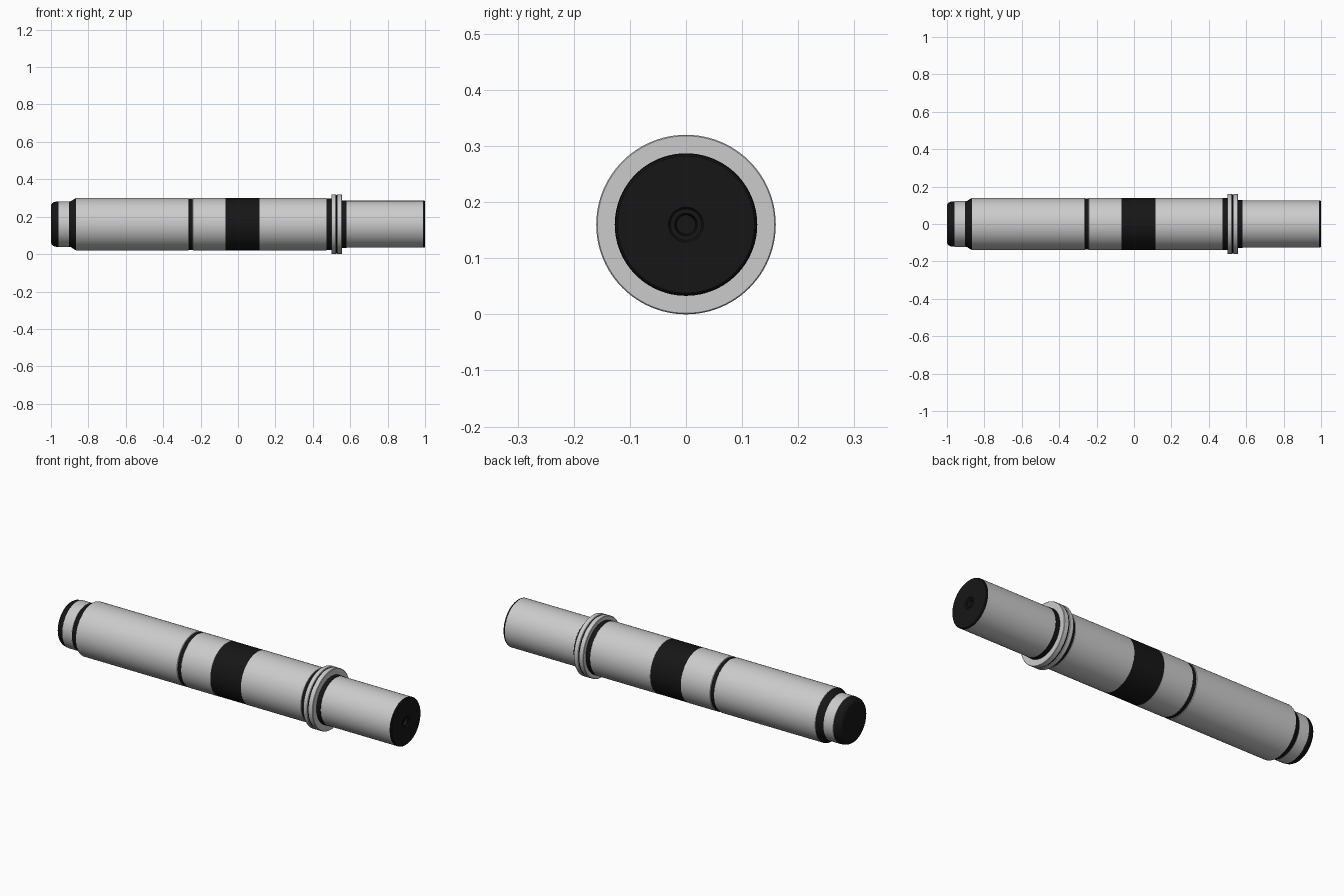
import bpy, bmesh, math
from mathutils import Matrix

if "Cube" in bpy.data.objects:
    bpy.data.objects.remove(bpy.data.objects["Cube"])

AXIS_Z = 0.16
SEGMENTS = 96

black = bpy.data.materials.new("black_rubber")
black.diffuse_color = (0.008, 0.008, 0.008, 1)
black.use_nodes = True
black.node_tree.nodes["Principled BSDF"].inputs["Base Color"].default_value = black.diffuse_color


def finish(bm, name, mat=None):
    bmesh.ops.recalc_face_normals(bm, faces=bm.faces)
    mesh = bpy.data.meshes.new(name)
    bm.to_mesh(mesh)
    bm.free()
    ob = bpy.data.objects.new(name, mesh)
    bpy.context.collection.objects.link(ob)
    ob.location.z = AXIS_Z
    if mat:
        mesh.materials.append(mat)
    bpy.ops.object.select_all(action='DESELECT')
    ob.select_set(True)
    bpy.context.view_layer.objects.active = ob
    bpy.ops.object.shade_smooth_by_angle(angle=math.radians(30))
    return ob


def lathe(name, profile, mat=None):
    """Spin (x, radius) points about the x axis; ends on radius 0 close the part."""
    bm = bmesh.new()
    verts = [bm.verts.new((x, 0, r)) for x, r in profile]
    edges = [bm.edges.new(pair) for pair in zip(verts, verts[1:])]
    bmesh.ops.spin(bm, geom=verts + edges, cent=(0, 0, 0), axis=(1, 0, 0),
                   angle=2 * math.pi, steps=SEGMENTS, use_duplicate=False)
    bmesh.ops.remove_doubles(bm, verts=bm.verts, dist=1e-5)
    return finish(bm, name, mat)


def sleeve(name, x0, x1, r, b0=0.004, b1=0.004, mat=None):
    """Solid cylinder with a small bevel at each end."""
    return lathe(name, [(x0, 0), (x0, r - b0), (x0 + b0, r),
                        (x1 - b1, r), (x1, r - b1), (x1, 0)], mat)


# Rounded tail cap and its metal collar
lathe("tail_cap", [(-1, 0), (-1, 0.102), (-0.994, 0.112), (-0.985, 0.118),
                   (-0.97, 0.121), (-0.96, 0.121), (-0.96, 0)], black)
sleeve("tail_collar", -0.961, -0.902, 0.122, 0.001, 0.001)
lathe("tail_shoulder", [(-0.905, 0), (-0.905, 0.121), (-0.893, 0.123),
                        (-0.868, 0.139), (-0.866, 0.1395), (-0.866, 0)], black)

# Main barrel, groove rings and centre grip band
sleeve("rear_barrel", -0.867, -0.262, 0.14, 0.001, 0.003)
sleeve("barrel_groove", -0.265, -0.24, 0.1375, 0.001, 0.001, black)
sleeve("middle_barrel", -0.243, -0.066, 0.14, 0.003, 0.001)
sleeve("grip_band", -0.068, 0.116, 0.1395, 0.001, 0.001, black)
sleeve("front_barrel", 0.114, 0.474, 0.14, 0.001, 0.002)
sleeve("front_groove", 0.472, 0.501, 0.1385, 0.001, 0.001, black)

# Double flange with a dark seam
for label, x0, x1 in (("rear", 0.499, 0.524), ("front", 0.53, 0.556)):
    sleeve(label + "_flange", x0, x1, 0.16, 0.002, 0.002)
sleeve("flange_seam", 0.523, 0.531, 0.157, 0.001, 0.001, black)

# Front sleeve and end cap with a stepped central socket
sleeve("neck_ring", 0.555, 0.58, 0.127, 0.001, 0.001, black)
sleeve("front_sleeve", 0.578, 0.975, 0.1255, 0.002, 0.001)
lathe("front_cap", [(0.97, 0), (0.97, 0.124), (0.972, 0.1255), (0.99, 0.1255)])
lathe("end_plate", [(0.989, 0.1255), (0.996, 0.1255), (1, 0.122), (1, 0.031),
                    (0.995, 0.028), (0.995, 0.02), (0.98, 0.017), (0.98, 0)], black)
